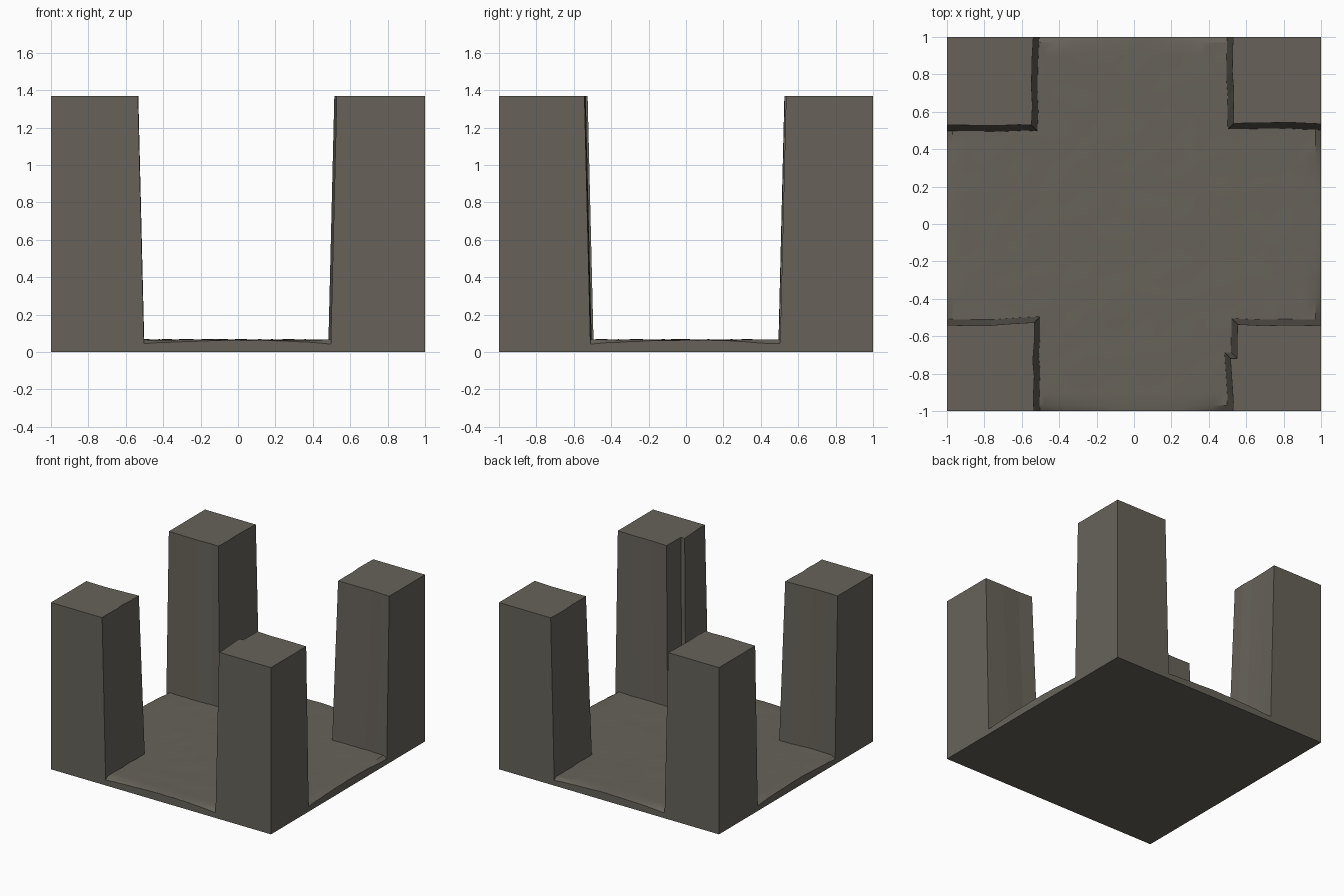
import bpy, bmesh, random

if "Cube" in bpy.data.objects:
    bpy.data.objects.remove(bpy.data.objects["Cube"])

random.seed(4)
TOP = 1.37
stone = bpy.data.materials.new("grey_stone")
stone.diffuse_color = (0.135, 0.124, 0.102, 1)
stone.use_nodes = True
stone.node_tree.nodes["Principled BSDF"].inputs["Base Color"].default_value = stone.diffuse_color


def finish(bm, name):
    bmesh.ops.recalc_face_normals(bm, faces=bm.faces)
    me = bpy.data.meshes.new(name)
    bm.to_mesh(me)
    bm.free()
    me.materials.append(stone)
    ob = bpy.data.objects.new(name, me)
    bpy.context.collection.objects.link(ob)
    return ob


# Corner pillars: the rough inner outline at the foot leans outwards to the top
def pillar(name, sx, sy, path):
    bm = bmesh.new()
    foot, head = [], []
    for x, y in path + [(1, 1)]:
        foot.append(bm.verts.new((sx * x, sy * y, 0)))
        hx = min(1, x + 0.033)
        hy = min(1, y + 0.033)
        head.append(bm.verts.new((sx * hx, sy * hy, TOP)))
    bm.faces.new(foot)
    bm.faces.new(head)
    n = len(foot)
    for i in range(n):
        j = (i + 1) % n
        bm.faces.new((foot[i], foot[j], head[j], head[i]))
    return finish(bm, name)


# Each path runs from the outer x side, round the inner corner, to the outer y side
pillar("back_left_pillar", -1, 1, [
    (1, .497), (.85, .495), (.7, .493), (.58, .498), (.515, .495),
    (.51, .6), (.515, .7), (.512, .85), (.505, 1)])
pillar("back_right_pillar", 1, 1, [
    (1, .502), (.9, .505), (.8, .51), (.68, .508), (.5, .505),
    (.498, .6), (.5, .68), (.492, .78), (.494, .9), (.497, 1)])
pillar("front_left_pillar", -1, -1, [
    (1, .507), (.85, .51), (.75, .51), (.62, .5), (.5, .493),
    (.5, .6), (.508, .7), (.5, .78), (.505, .9), (.502, 1)])
# This pillar has a small stepped recess in its side
pillar("front_right_pillar", 1, -1, [
    (1, .51), (.8, .507), (.65, .51), (.52, .503),
    (.517, .685), (.482, .685), (.49, .8), (.498, .92), (.495, 1)])

# Cross-shaped floor slab: uneven top, with edges worn down towards the pillars
cut = 0.53
inner = [-0.9 + 0.06 * i for i in range(31)]
axis = sorted([-1, -0.97, 0.97, 1, -cut, cut] +
              [v for v in inner if abs(abs(v) - cut) > 0.015])
n = len(axis)


def floor_height(x, y):
    far, side = max(abs(x), abs(y)), min(abs(x), abs(y))
    if far > 0.99:
        return 0.063 - 0.02 * min(1, side / 0.5) ** 2 + random.uniform(-.002, .002)
    return 0.066 + random.uniform(-0.0025, 0.0025)


bm = bmesh.new()
upper = [[bm.verts.new((x, y, floor_height(x, y))) for y in axis] for x in axis]
for i in range(n - 1):
    for j in range(n - 1):
        mx = (axis[i] + axis[i + 1]) / 2
        my = (axis[j] + axis[j + 1]) / 2
        if abs(mx) < cut or abs(my) < cut:
            bm.faces.new((upper[i][j], upper[i + 1][j],
                          upper[i + 1][j + 1], upper[i][j + 1]))
bmesh.ops.delete(bm, geom=[v for v in bm.verts if not v.link_faces], context='VERTS')
# Drop the outline straight down and close the underside
rim = [e for e in bm.edges if e.is_boundary]
skirt = bmesh.ops.extrude_edge_only(bm, edges=rim)["geom"]
for v in skirt:
    if isinstance(v, bmesh.types.BMVert):
        v.co.z = 0
bmesh.ops.holes_fill(bm, edges=[e for e in bm.edges if e.is_boundary], sides=0)
floor = finish(bm, "floor_slab")

# Soft floor surface with a crisp rim
bpy.context.view_layer.objects.active = floor
floor.select_set(True)
bpy.ops.object.shade_smooth_by_angle(angle=0.5)
